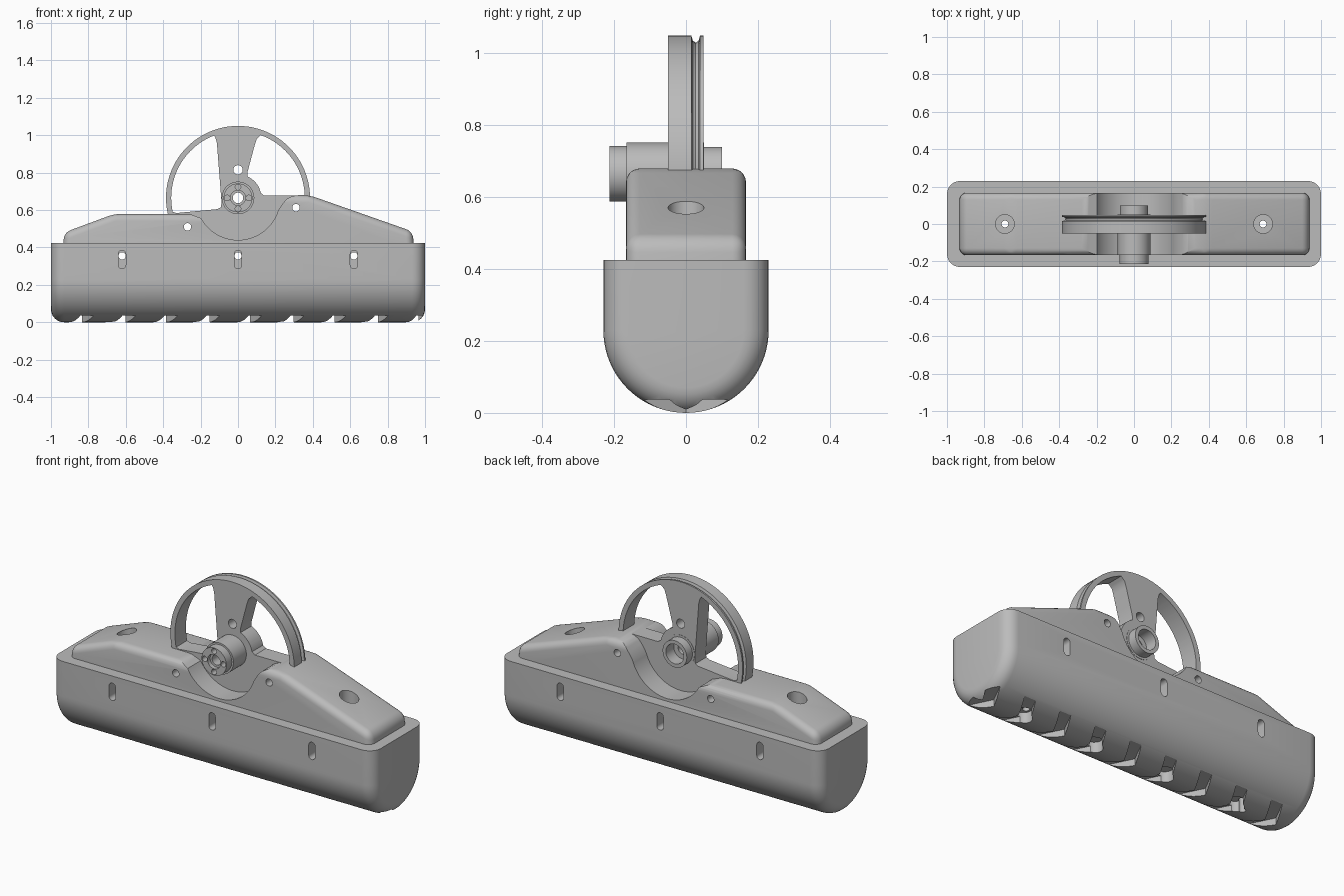
import bpy, bmesh, math
from mathutils import Matrix

if "Cube" in bpy.data.objects:
    bpy.data.objects.remove(bpy.data.objects["Cube"], do_unlink=True)

grey = bpy.data.materials.new("plain_grey")
grey.use_nodes = True
grey.diffuse_color = (0.5, 0.5, 0.5, 1)
grey.node_tree.nodes["Principled BSDF"].inputs["Base Color"].default_value = (0.5, 0.5, 0.5, 1)

HUB = 0.665          # height of the wheel axle
WHEEL_R = 0.385
HALF_Y = 0.23        # half width of the trough


def finish(name, bm):
    bmesh.ops.recalc_face_normals(bm, faces=bm.faces)
    me = bpy.data.meshes.new(name)
    bm.to_mesh(me)
    bm.free()
    me.materials.append(grey)
    ob = bpy.data.objects.new(name, me)
    bpy.context.collection.objects.link(ob)
    return ob


def prism_bm(pts, axis, a, b):
    """Extrude a 2D outline along an axis from a to b."""
    place = {"x": lambda p: (a, p[0], p[1]),
             "y": lambda p: (p[0], a, p[1]),
             "z": lambda p: (p[0], p[1], a)}[axis]
    step = [(b - a) if axis == c else 0 for c in "xyz"]
    bm = bmesh.new()
    face = bm.faces.new([bm.verts.new(place(p)) for p in pts])
    new = bmesh.ops.extrude_face_region(bm, geom=[face])["geom"]
    bmesh.ops.translate(bm, vec=step, verts=[v for v in new if isinstance(v, bmesh.types.BMVert)])
    bmesh.ops.recalc_face_normals(bm, faces=bm.faces)
    return bm


def prism(name, pts, axis, a, b):
    return finish(name, prism_bm(pts, axis, a, b))


def arc(cx, cy, r, start, end, n):
    angles = [math.radians(start + (end - start) * i / n) for i in range(n + 1)]
    return [(cx + r * math.cos(t), cy + r * math.sin(t)) for t in angles]


def rod(u, v, r, axis, a, b):
    return prism("cutter", arc(u, v, r, 0, 360, 32)[:-1], axis, a, b)


def lathe(name, profile, closed=False):
    """Spin a (radius, y) profile around the axle."""
    bm = bmesh.new()
    vs = [bm.verts.new((r, y, HUB)) for r, y in profile]
    edges = [bm.edges.new(p) for p in zip(vs, vs[1:])]
    if closed:
        edges.append(bm.edges.new((vs[-1], vs[0])))
    bmesh.ops.spin(bm, geom=vs + edges, cent=(0, 0, HUB), axis=(0, 1, 0),
                   angle=math.tau, steps=96)
    bmesh.ops.remove_doubles(bm, verts=bm.verts, dist=1e-5)
    return finish(name, bm)


def cut(cutter, *targets):
    cutter.hide_render = True
    for ob in targets:
        mod = ob.modifiers.new("cut", "BOOLEAN")
        mod.operation = "DIFFERENCE"
        mod.solver = "EXACT"
        mod.object = cutter
        bpy.context.view_layer.objects.active = ob
        bpy.ops.object.modifier_apply(modifier=mod.name)
    bpy.data.objects.remove(cutter, do_unlink=True)


# Trough: half-round section with softened ends
TOP = 0.425
bm = prism_bm([(HALF_Y, TOP)] + arc(0, HALF_Y, HALF_Y, 0, -180, 40) + [(-HALF_Y, TOP)], "x", -1, 1)
ends = [e for e in bm.edges
        if abs(e.verts[0].co.x - e.verts[1].co.x) < 1e-5
        and not all(v.co.z > TOP - 1e-4 for v in e.verts)]
bmesh.ops.bevel(bm, geom=ends, offset=0.07, segments=6, profile=0.5, affect="EDGES")
trough = finish("trough", bm)

# Upper housing: sloped profile with rounded edges
outline = [(-0.935, 0.4), (-0.93, 0.48), (-0.66, 0.58), (-0.15, 0.58),
           (0.15, 0.68), (0.38, 0.68), (0.935, 0.485), (0.94, 0.4)]
bm = prism_bm(outline, "y", -0.167, 0.167)
round_edges = [e for e in bm.edges
               if any(v.co.z > 0.41 for v in e.verts)
               and not all(abs(v.co.x) < 0.5 and abs(v.co.y - e.verts[0].co.y) > 0.1
                           for v in e.verts)]
bmesh.ops.bevel(bm, geom=round_edges, offset=0.038, segments=5, profile=0.5, affect="EDGES")
housing = finish("housing", bm)

# Round cradle cut across the housing
cradle = [(-0.3, 0.8), (-0.3, 0.582), (-0.25, 0.577), (-0.22, 0.565)]
cradle += arc(0, HUB, 0.225, 209, 342, 40)
cradle += [(0.235, 0.63), (0.26, 0.66), (0.29, 0.675), (0.34, 0.682), (0.34, 0.8)]
cut(prism("cutter", cradle, "y", -0.3, 0.3), housing)

# Grooved wheel with two openings either side of a spoke
wheel = lathe("wheel", [(0, -0.05), (WHEEL_R, -0.05), (WHEEL_R, 0.015), (0.37, 0.019),
                        (0.365, 0.027), (0.37, 0.035), (WHEEL_R, 0.039),
                        (WHEEL_R, 0.048), (0, 0.048)])
left_gap = arc(0, HUB, 0.357, 111, 192, 36)
left_gap += [(-0.33, 0.584), (-0.11, 0.605), (-0.092, 0.615), (-0.088, 0.64),
             (-0.113, 0.96), (-0.12, 0.985)]
right_gap = arc(0, HUB, 0.357, 2, 70, 32)
right_gap += [(0.1, 0.98), (0.09, 0.95), (0.05, 0.8)]
right_gap += arc(0, HUB, 0.125, 66, 12, 12) + [(0.14, 0.677)]
for gap in (left_gap, right_gap):
    cut(prism("cutter", gap, "y", -0.1, 0.1), wheel)
cut(rod(0, HUB + 0.15, 0.025, "y", -0.1, 0.1), wheel)
cut(rod(0, HUB, 0.06, "y", -0.1, 0.1), wheel)

# Hub sleeve with stepped ends and four bolt holes
hub = lathe("hub", [(0.028, -0.19), (0.04, -0.19), (0.04, -0.213), (0.077, -0.213),
                    (0.077, -0.165), (0.087, -0.165), (0.087, 0.05), (0.075, 0.05),
                    (0.075, 0.1), (0.055, 0.1), (0.055, 0.03), (0.028, 0.03)], closed=True)
for x, z in arc(0, HUB, 0.058, 0, 270, 3):
    cut(rod(x, z, 0.015, "y", -0.3, -0.18), hub)

# Side slots, with a round hole right through
for x in (-0.62, 0, 0.62):
    slot = arc(x, 0.365, 0.02, 0, 180, 10) + arc(x, 0.307, 0.02, 180, 360, 10)
    for side in (-1, 1):
        cut(prism("cutter", slot, "y", side * 0.165, side * 0.3), trough)
    cut(rod(x, 0.355, 0.0195, "y", -0.4, 0.4), trough, wheel)

# Cross holes in the housing
for x, z in ((-0.27, 0.51), (0.31, 0.613)):
    cut(rod(x, z, 0.02, "y", -0.4, 0.4), housing, wheel)

# Counterbored vertical screw holes
for x, floor in ((-0.69, 0.5), (0.69, 0.5)):
    cut(rod(x, 0, 0.05, "z", floor, 0.9), housing)
    cut(rod(x, 0, 0.018, "z", -0.1, 0.9), housing, trough)

# Chevron grooves under the trough, every other one with a round pocket
for i in range(9):
    x = -0.8 + 0.225 * i
    chevron = [(x - 0.035 + dx, y) for dx, y in ((0.065, -0.27), (-0.07, 0), (0.065, 0.27))]
    chevron += [(u + 0.07, y) for u, y in reversed(chevron)]
    cut(prism("cutter", chevron, "z", -0.1, 0.037), trough)
    if i % 2:
        cut(rod(x - 0.07, 0, 0.045, "z", -0.1, 0.06), trough)

# Smooth curved surfaces, keep hard edges
bpy.ops.object.select_all(action="DESELECT")
for ob in (trough, housing, wheel, hub):
    ob.select_set(True)
bpy.context.view_layer.objects.active = trough
bpy.ops.object.shade_smooth_by_angle(angle=math.radians(30))
